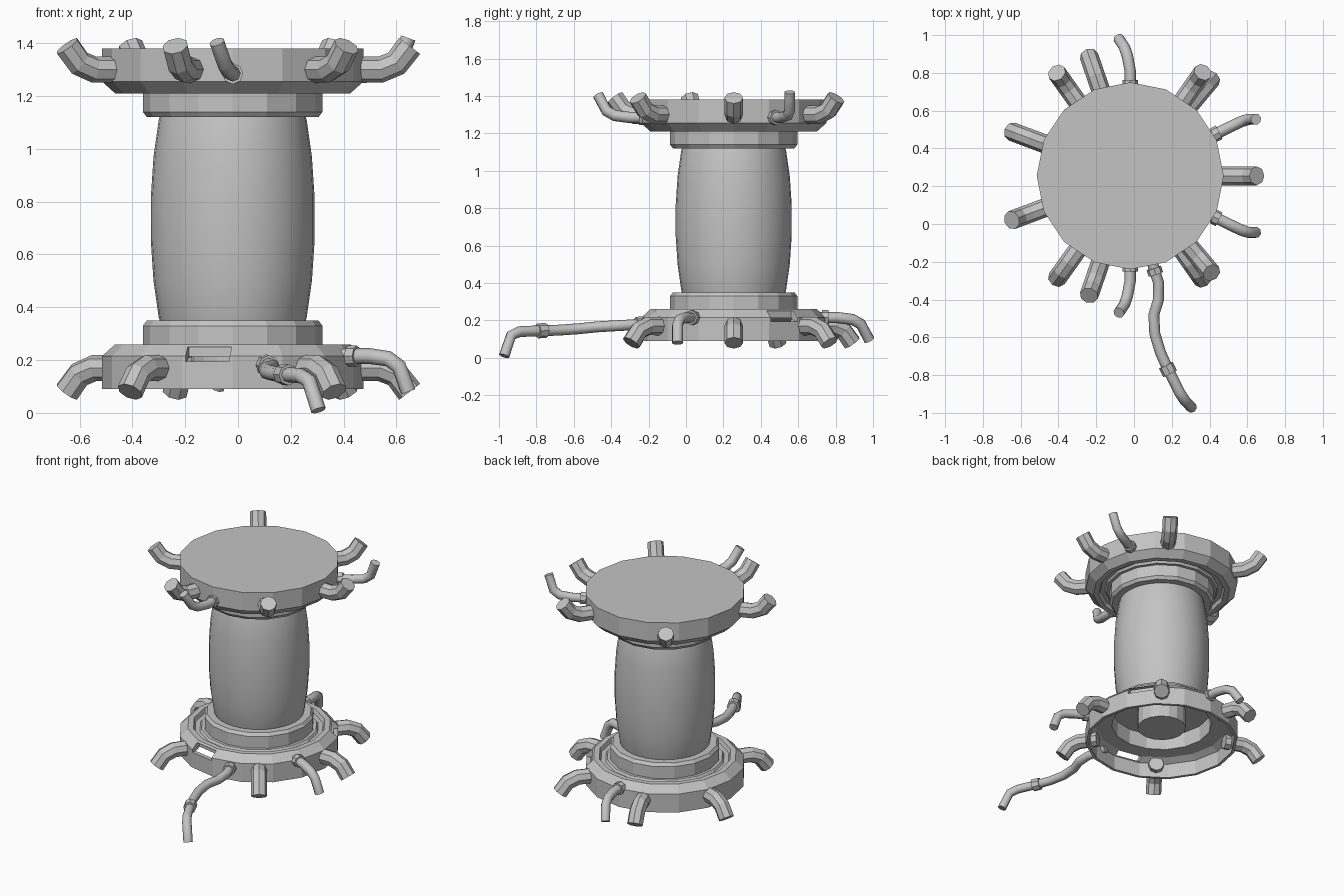
import bpy, bmesh, math
from mathutils import Vector, Matrix

if "Cube" in bpy.data.objects:
    bpy.data.objects.remove(bpy.data.objects["Cube"])

AXIS_X, AXIS_Y = -0.02, 0.255
MIRROR_Z = 1.47

grey = bpy.data.materials.new("plain grey")
grey.use_nodes = True
grey.diffuse_color = (0.55, 0.55, 0.55, 1)
grey.node_tree.nodes["Principled BSDF"].inputs["Base Color"].default_value = grey.diffuse_color


def add(name, data):
    obj = bpy.data.objects.new(name, data)
    bpy.context.collection.objects.link(obj)
    data.materials.append(grey)
    return obj


def lathe(name, profile, sides=16, smooth=False):
    """Spin a radius/height profile around the central axis."""
    bm = bmesh.new()
    verts = [bm.verts.new((r, 0, z)) for r, z in profile]
    edges = [bm.edges.new(pair) for pair in zip(verts, verts[1:])]
    bmesh.ops.spin(bm, geom=verts + edges, cent=(0, 0, 0), axis=(0, 0, 1),
                   angle=math.tau, steps=sides, use_merge=True)
    bmesh.ops.remove_doubles(bm, verts=bm.verts, dist=0.0005)
    bmesh.ops.recalc_face_normals(bm, faces=bm.faces)
    for face in bm.faces:
        face.smooth = smooth
    mesh = bpy.data.meshes.new(name)
    bm.to_mesh(mesh)
    bm.free()
    obj = add(name, mesh)
    obj.location = (AXIS_X, AXIS_Y, 0)
    return obj


def pipe(name, path, radius, smooth=False):
    """Eight-sided capped tube along a path."""
    curve = bpy.data.curves.new(name, "CURVE")
    curve.dimensions = "3D"
    curve.bevel_depth = radius
    curve.bevel_resolution = 2
    curve.use_fill_caps = True
    spline = curve.splines.new("POLY")
    spline.points.add(len(path) - 1)
    for point, co in zip(spline.points, path):
        point.co = (*co, 1)
    spline.use_smooth = smooth
    return add(name, curve)


def collar(name, centre, toward, radius, length=0.035):
    """Short sleeve around a tube."""
    centre = Vector(centre)
    step = (Vector(toward) - centre).normalized() * length / 2
    return pipe(name, [centre - step, centre + step], radius)


def flip(path, lift=0.0):
    """Turn a path half a turn about the x direction, from top to base."""
    return [(x, 2 * AXIS_Y - y, MIRROR_Z + lift - z) for x, y, z in path]


# Top plate with its grooved underside and stepped neck
outer = [(0.495, 1.255), (0.445, 1.21), (0.41, 1.21), (0.40, 1.235),
         (0.37, 1.235), (0.36, 1.22), (0.34, 1.22), (0.34, 1.14), (0.325, 1.12)]
lathe("top_plate", [(0, 1.38), (0.495, 1.38)] + outer + [(0, 1.12)])

# Hollow base: same steps upside down, thin skirt, central stub inside
inside = [(0.157, 0.19), (0.157, 0.32), (0.32, 0.32), (0.325, 0.215),
          (0.43, 0.215), (0.475, 0.19), (0.475, 0.09)]
lower = [(r, MIRROR_Z - z) for r, z in outer]
base = lathe("base", [(0, 0.19)] + inside + [(0.495, 0.09)] + lower + [(0, 0.35)])

# Slots through the base rim
for angle in (258.75, 33.75):
    bm = bmesh.new()
    bmesh.ops.create_cube(bm, size=1, matrix=Matrix.Diagonal((0.09, 0.17, 0.055, 1)))
    mesh = bpy.data.meshes.new("slot_cutter")
    bm.to_mesh(mesh)
    bm.free()
    cutter = add("slot_cutter", mesh)
    cutter.hide_render = True
    a = math.radians(angle)
    cutter.location = (AXIS_X + 0.47 * math.cos(a), AXIS_Y + 0.47 * math.sin(a), 0.222)
    cutter.rotation_euler.z = a
    cut = base.modifiers.new("slot", "BOOLEAN")
    cut.operation = "DIFFERENCE"
    cut.solver = "EXACT"
    cut.object = cutter
    bpy.context.view_layer.objects.active = base
    bpy.ops.object.modifier_apply(modifier=cut.name)
    bpy.data.objects.remove(cutter)

# Barrel-shaped body
lathe("body", [(0.27, 0.33), (0.28, 0.36), (0.30, 0.5), (0.31, 0.65),
               (0.31, 0.82), (0.30, 0.97), (0.28, 1.11), (0.27, 1.14)],
      sides=32, smooth=True)

# Thick elbow pipes around both rims
elbow = [(0.43, 1.30), (0.56, 1.30), (0.62, 1.325), (0.67, 1.39)]
for i, angle in enumerate((0, 55, 125.5, 200.5, 251, 310)):
    a = math.radians(angle)
    path = [(AXIS_X + r * math.cos(a), AXIS_Y + r * math.sin(a), z) for r, z in elbow]
    pipe(f"top_elbow_{i + 1}", path, 0.05)
    pipe(f"base_elbow_{i + 1}", flip(path), 0.05)

# Thin bent pipes with collars on both rims
thin_paths = {
    "end": [(-0.02, -0.2, 1.285), (-0.02, -0.3, 1.285), (-0.035, -0.38, 1.295),
            (-0.05, -0.425, 1.32), (-0.08, -0.47, 1.405)],
    "side": [(0.40, 0.46, 1.285), (0.50, 0.51, 1.285), (0.57, 0.543, 1.295),
             (0.61, 0.555, 1.325), (0.645, 0.555, 1.42)],
}
for key, path in thin_paths.items():
    for tier, route in (("top", path), ("base", flip(path, 0.03))):
        pipe(f"{tier}_{key}_thin_pipe", route, 0.03, True)
        spot = Vector(route[0]).lerp(Vector(route[1]), 0.35)
        collar(f"{tier}_{key}_collar", spot, route[1], 0.04)

# Long hose trailing forward from the base
hose = [(0.09, -0.18, 0.19), (0.11, -0.25, 0.18), (0.13, -0.31, 0.175),
        (0.13, -0.40, 0.17), (0.105, -0.48, 0.165), (0.11, -0.58, 0.155),
        (0.14, -0.68, 0.148), (0.18, -0.77, 0.145), (0.24, -0.89, 0.14),
        (0.27, -0.935, 0.12), (0.305, -0.972, 0.01)]
pipe("long_hose", hose, 0.029, True)
collar("hose_root_collar", hose[1], hose[2], 0.04)
collar("hose_tip_collar", hose[7], hose[8], 0.04, 0.05)
